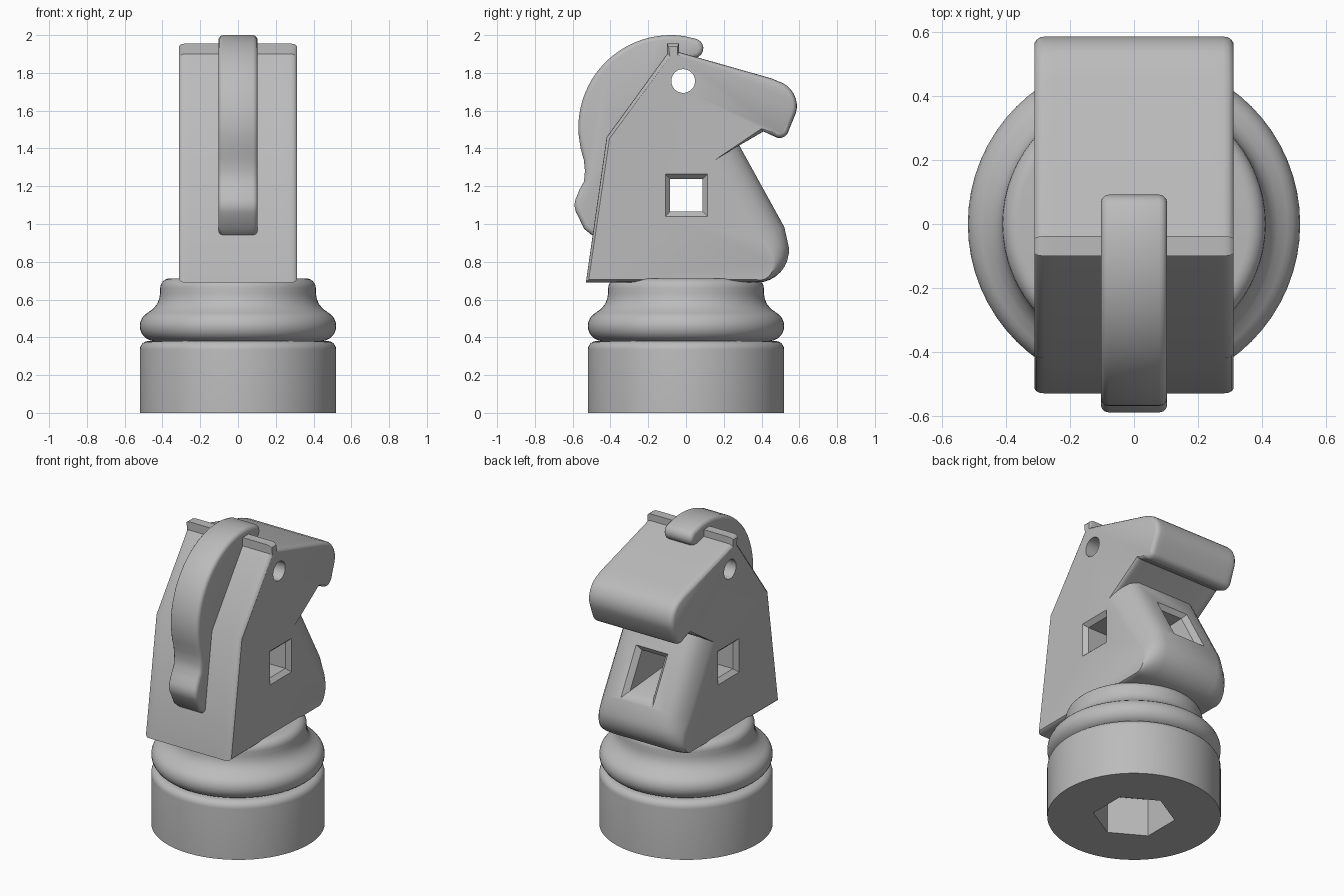
import bpy, bmesh, math

if "Cube" in bpy.data.objects:
    bpy.data.objects.remove(bpy.data.objects["Cube"])

grey = bpy.data.materials.new("plain grey")
grey.diffuse_color = (0.5, 0.5, 0.5, 1)
grey.use_nodes = True
grey.node_tree.nodes["Principled BSDF"].inputs["Base Color"].default_value = grey.diffuse_color


def loft(name, rings):
    """Closed solid through rings of equal vertex count."""
    bm = bmesh.new()
    rows = [[bm.verts.new(p) for p in r] for r in rings]
    n = len(rows[0])
    for a, b in zip(rows, rows[1:]):
        for i in range(n):
            j = (i + 1) % n
            bm.faces.new((a[i], a[j], b[j], b[i]))
    bm.faces.new(rows[0])
    bm.faces.new(rows[-1])
    bmesh.ops.recalc_face_normals(bm, faces=bm.faces)
    me = bpy.data.meshes.new(name)
    bm.to_mesh(me)
    bm.free()
    ob = bpy.data.objects.new(name, me)
    bpy.context.collection.objects.link(ob)
    me.materials.append(grey)
    return ob


def cut(target, cutter):
    m = target.modifiers.new("cut", 'BOOLEAN')
    m.operation, m.solver, m.object = 'DIFFERENCE', 'EXACT', cutter
    cutter.hide_render = True
    cutter.hide_set(True)


def smooth(ob, angle=32):
    bpy.ops.object.select_all(action='DESELECT')
    bpy.context.view_layer.objects.active = ob
    ob.select_set(True)
    for m in list(ob.modifiers):
        bpy.ops.object.modifier_apply(modifier=m.name)
    bpy.ops.object.shade_smooth_by_angle(angle=math.radians(angle))


def circle(r, z, n=64, start=0):
    return [(r * math.cos(start + math.tau * i / n),
             r * math.sin(start + math.tau * i / n), z) for i in range(n)]


def arc(cy, cz, r, a0, a1, n):
    return [(cy + r * math.cos(math.radians(a0 + (a1 - a0) * i / n)),
             cz + r * math.sin(math.radians(a0 + (a1 - a0) * i / n)))
            for i in range(n + 1)]


# Round foot with rolled top edge and hexagonal socket underneath
foot_edge = [(0.52, 0)] + arc(0.475, 0.335, 0.045, 0, 90, 6)
foot = loft("foot", [circle(r, z) for r, z in foot_edge])
socket = loft("socket_cutter", [circle(0.247, z, 6, math.pi / 6) for z in (-0.1, 0.25)])
cut(foot, socket)

# Turned collar
collar_edge = ([(0.44, 0.375)] + arc(0.44, 0.46, 0.08, -85, 60, 10)
               + [(0.45, 0.55), (0.43, 0.575), (0.418, 0.60), (0.413, 0.63)]
               + arc(0.36, 0.66, 0.052, 0, 90, 6))
collar = loft("collar", [circle(r, z) for r, z in collar_edge])

# Body outline: (y, z) in the middle, (dy, dz) shift at the side face, chest flag
R = 0.015
body_points = [
    ((-0.53, 0.69), (R, R), 0), ((-0.42, 1.46), (R, -R / 2), 0),
    ((-0.10, 1.90), (R, -R), 0), ((-0.10, 1.955), (R / 2, -R), 0),
    ((-0.038, 1.955), (-R / 2, -R), 0), ((-0.038, 1.91), (-R / 2, -R), 0)]
snout = [(0.455, 1.77)] + arc(0.452, 1.625, 0.135, 62, -28, 8) + arc(0.495, 1.505, 0.05, -30, -125, 5)
for y, z in snout:
    dy, dz = 0.47 - y, 1.62 - z
    k = 0.022 / math.hypot(dy, dz)
    body_points.append(((y, z), (dy * k, dz * k), 0))
body_points.append(((0.41, 1.49), (-0.01, 0.015), 0))
# Chest, heavily rounded towards the sides
body_points += [((0.28, 1.42), (-0.14, -0.09), 1), ((0.52, 0.985), (-0.13, -0.07), 1)]
for i, (y, z) in enumerate(arc(0.375, 0.86, 0.17, 18, -90, 9)):
    t = 1 - i / 9
    body_points.append(((y, z), (-0.11 * t, -0.03 * t + 0.015 * (1 - t)), 1))

# Rounding amount by half width: (x, small edge, chest edge)
slices = [(0.312, 1, 1), (0.306, 0.5, 0.82), (0.295, 0.12, 0.62),
          (0.28, 0, 0.42), (0.25, 0, 0.16), (0.20, 0, 0)]
rings = []
for sx, row in [(-1, slices), (1, slices[::-1])]:
    for x, small, chest in row:
        rings.append([(sx * x, p[0] + d[0] * (chest if c else small),
                       p[1] + d[1] * (chest if c else small)) for p, d, c in body_points])
body = loft("body", rings)


# Flared square window through both sides
def square_x(x, s):
    return [(x, 0.002 + a * s, 1.152 + b * s) for a, b in ((-1, -1), (1, -1), (1, 1), (-1, 1))]


side_window = loft("side_window_cutter", [square_x(x, s) for x, s in (
    (-0.34, 0.138), (-0.285, 0.086), (0.285, 0.086), (0.34, 0.138))])
cut(body, side_window)


# Flared chest window, following the slope of the chest
def square_y(depth, w, h):
    pts = [(a * w, 1.14 + b * h) for a, b in ((-1, -1), (1, -1), (1, 1), (-1, 1))]
    return [(x, 0.28 + (1.42 - z) * 0.552 + depth, z) for x, z in pts]


chest_window = loft("chest_window_cutter", [
    square_y(0.03, 0.142, 0.172), square_y(-0.035, 0.086, 0.112),
    [(x, 0.0, 1.152 + (z - 1.14) * 0.75) for x, y, z in square_y(0, 0.084, 0.112)]])
cut(body, chest_window)

# Round eye hole through the head
eye = loft("eye_hole_cutter", [[(x, y - 0.015, z + 1.757) for y, z, _ in circle(0.063, 0, 32)]
                               for x in (-0.4, 0.4)])
cut(body, eye)

# Curved mane down the neck, tip resting on the forehead
mane_edge = (arc(0.04, 1.93, 0.052, -80, 70, 7)
             + arc(-0.08, 1.51, 0.49, 82, 184, 20)
             + [(-0.558, 1.40), (-0.541, 1.34), (-0.535, 1.28), (-0.54, 1.225), (-0.565, 1.18)]
             + arc(-0.49, 1.10, 0.10, 150, 215, 5)
             + [(-0.54, 0.975), (-0.50, 0.942), (-0.42, 0.94), (-0.33, 1.42), (-0.05, 1.86)])
mane = loft("mane", [[(x, y, z) for y, z in mane_edge] for x in (-0.104, 0.104)])
bev = mane.modifiers.new("round", 'BEVEL')
bev.width, bev.segments, bev.limit_method = 0.025, 3, 'ANGLE'
bev.angle_limit = math.radians(60)

for part in (foot, collar, body, mane):
    smooth(part)
